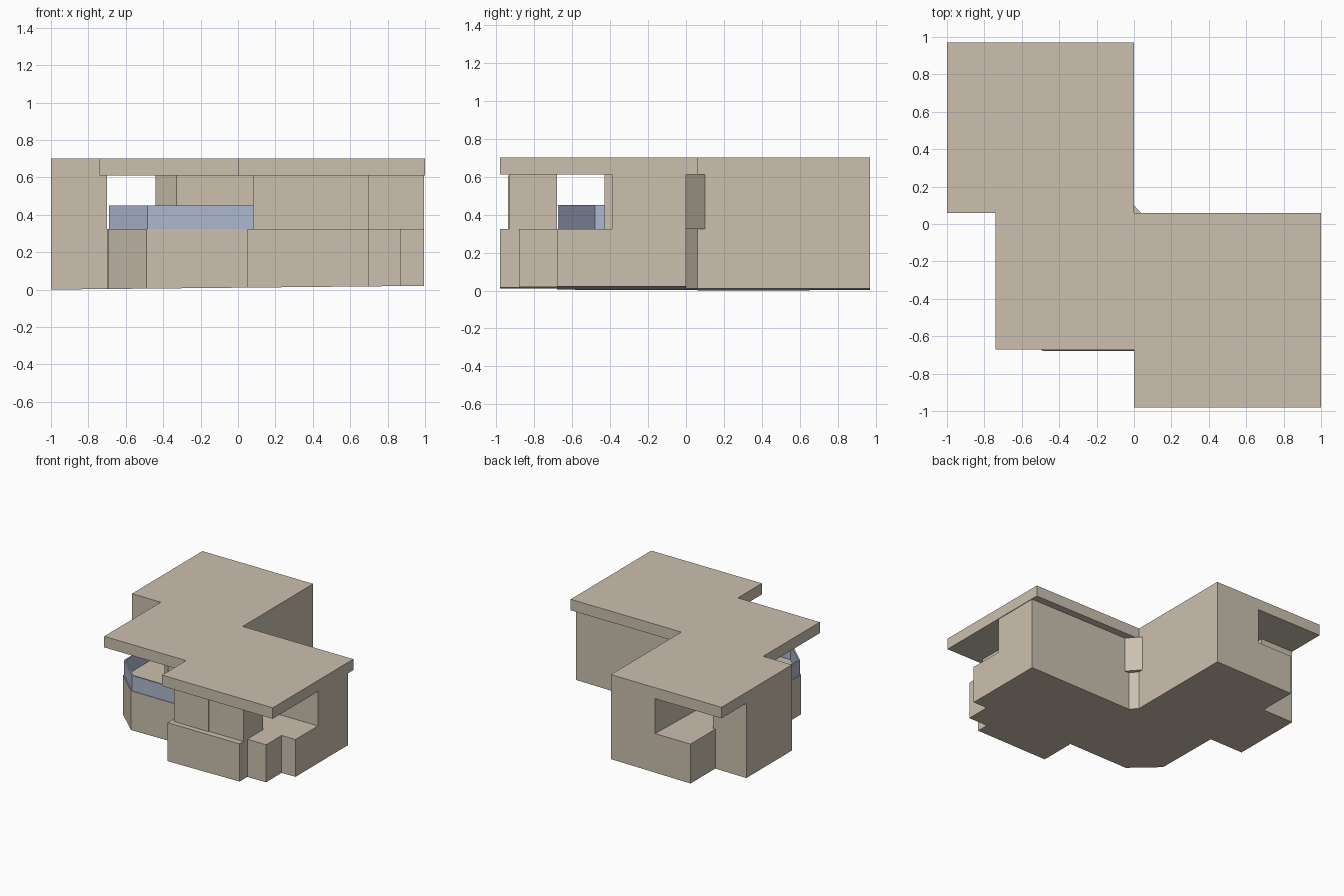
import bpy, bmesh

if "Cube" in bpy.data.objects:
    bpy.data.objects.remove(bpy.data.objects["Cube"])


def material(name, col):
    m = bpy.data.materials.new(name)
    m.diffuse_color = (*col, 1)
    m.use_nodes = True
    m.node_tree.nodes["Principled BSDF"].inputs["Base Color"].default_value = m.diffuse_color
    return m


BEIGE = material("beige_render", (0.60, 0.53, 0.43))
BLUE = material("blue_glass", (0.42, 0.48, 0.62))


def prism(name, outline, z0, z1, mat, tilt=0.0):
    """Extrude a plan outline; tilt lifts the underside towards +x."""
    bm = bmesh.new()
    low = [bm.verts.new((x, y, z0 + tilt * (x + 1))) for x, y in outline]
    top = [bm.verts.new((x, y, z1)) for x, y in outline]
    bm.faces.new(low[::-1])
    bm.faces.new(top)
    n = len(outline)
    for i in range(n):
        j = (i + 1) % n
        bm.faces.new((low[i], low[j], top[j], top[i]))
    bmesh.ops.recalc_face_normals(bm, faces=bm.faces)
    me = bpy.data.meshes.new(name)
    bm.to_mesh(me)
    bm.free()
    me.materials.append(mat)
    ob = bpy.data.objects.new(name, me)
    bpy.context.collection.objects.link(ob)
    return ob


def rect(x0, x1, y0, y1):
    return [(x0, y0), (x1, y0), (x1, y1), (x0, y1)]


FLOOR, CEIL, TOP = 0.325, 0.61, 0.70

# Ground storey with the chamfered bay at the front left
prism("ground_storey", [
    (0.05, -0.98), (0.70, -0.98), (0.70, -0.88), (0.87, -0.88), (0.87, -0.68),
    (0.995, -0.68), (0.995, 0.0), (0.05, 0.0), (0.0, 0.06), (0.0, 0.97),
    (-0.72, 0.97), (-0.72, 0.65), (-1, 0.65), (-1, 0.06), (-0.70, 0.06),
    (-0.695, -0.49), (-0.49, -0.68), (0.05, -0.68)], 0.0, FLOOR, BEIGE, 0.01)

# Upper storey: L-shaped core, left room and front room, open walkways between
prism("upper_core", [
    (0.995, -0.39), (0.995, 0.0), (0.09, 0.0), (0.0, 0.10), (0.0, 0.97),
    (-0.40, 0.97), (-0.44, -0.32), (-0.33, -0.43), (0.40, -0.43),
    (0.40, -0.39)], FLOOR, CEIL, BEIGE)
prism("upper_left_room", rect(-1, -0.70, 0.06, 0.65), FLOOR, CEIL, BEIGE)
prism("upper_front_room", rect(0.08, 0.70, -0.93, -0.68), FLOOR, CEIL, BEIGE)
prism("front_panel", rect(0.08, 0.39, -0.937, -0.93), FLOOR, 0.605, BEIGE)

# Flat overhanging roof
prism("roof", [
    (-1, 0.06), (-0.74, 0.06), (-0.74, -0.67), (0, -0.67), (0, -0.98),
    (1, -0.98), (1, 0.06), (0, 0.06), (0, 0.97), (-1, 0.97)],
    CEIL, TOP, BEIGE)

# Balcony railing: thin band following the bay edge
prism("balcony_railing", [
    (0.08, -0.675), (-0.485, -0.675), (-0.69, -0.485), (-0.69, 0.06),
    (-0.678, 0.06), (-0.678, -0.48), (-0.48, -0.663), (0.08, -0.663)],
    FLOOR, 0.45, BLUE)
